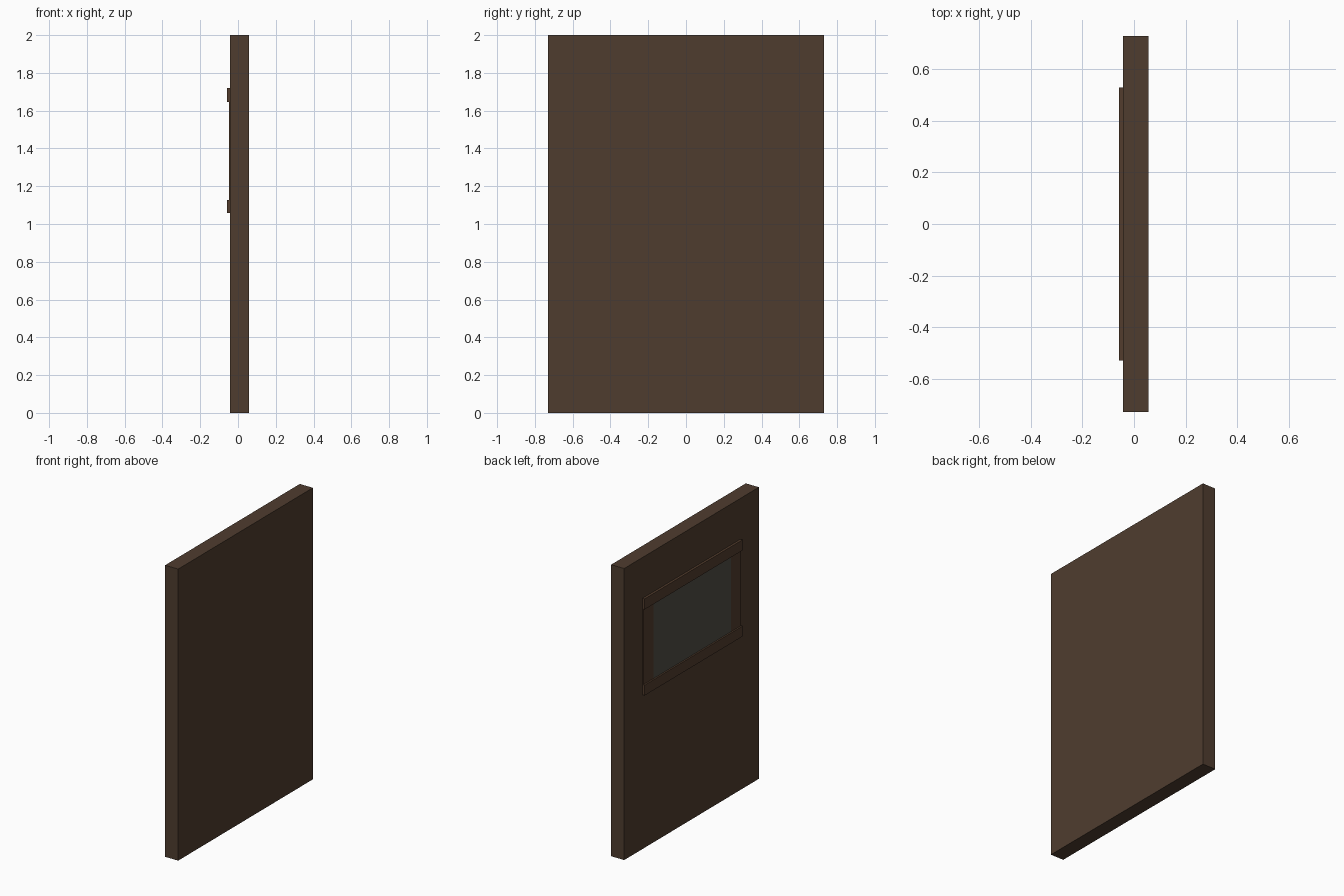
import bpy

if "Cube" in bpy.data.objects:
    bpy.data.objects.remove(bpy.data.objects["Cube"])


def material(name, rgb):
    m = bpy.data.materials.new(name)
    m.diffuse_color = (*rgb, 1.0)
    m.use_nodes = True
    m.node_tree.nodes["Principled BSDF"].inputs["Base Color"].default_value = m.diffuse_color
    return m


wood = material("dark brown", (0.078, 0.046, 0.028))
trim = material("warm brown", (0.085, 0.046, 0.026))
glass = material("smoky grey", (0.080, 0.074, 0.060))


def box(name, x, y, z, mat):
    """Box from (min, max) ranges on each axis."""
    verts = [(a, b, c) for a in x for b in y for c in z]
    faces = [(0, 1, 3, 2), (4, 6, 7, 5), (0, 4, 5, 1),
             (2, 3, 7, 6), (0, 2, 6, 4), (1, 5, 7, 3)]
    mesh = bpy.data.meshes.new(name)
    mesh.from_pydata(verts, [], faces)
    mesh.materials.append(mat)
    obj = bpy.data.objects.new(name, mesh)
    bpy.context.collection.objects.link(obj)
    return obj


FACE, PLATE, FRONT = -0.042, -0.047, -0.058   # slab face, thin plates, rails
OUT, INN = 0.53, 0.42                         # frame half widths
Z0, Z1, Z2, Z3 = 1.057, 1.128, 1.647, 1.72    # frame heights

# main slab
box("door_panel", (FACE, 0.057), (-0.73, 0.73), (0, 2), wood)

# raised top and bottom rails of the window frame
box("window_bottom_rail", (FRONT, FACE), (-OUT, OUT), (Z0, Z1), trim)
box("window_top_rail", (FRONT, FACE), (-OUT, OUT), (Z2, Z3), trim)

# thin side stiles
box("window_stile_left", (PLATE, FACE), (INN, OUT), (Z1, Z2), trim)
box("window_stile_right", (PLATE, FACE), (-OUT, -INN), (Z1, Z2), trim)

# glass pane
box("window_pane", (PLATE, FACE), (-INN, INN), (Z1, Z2), glass)
